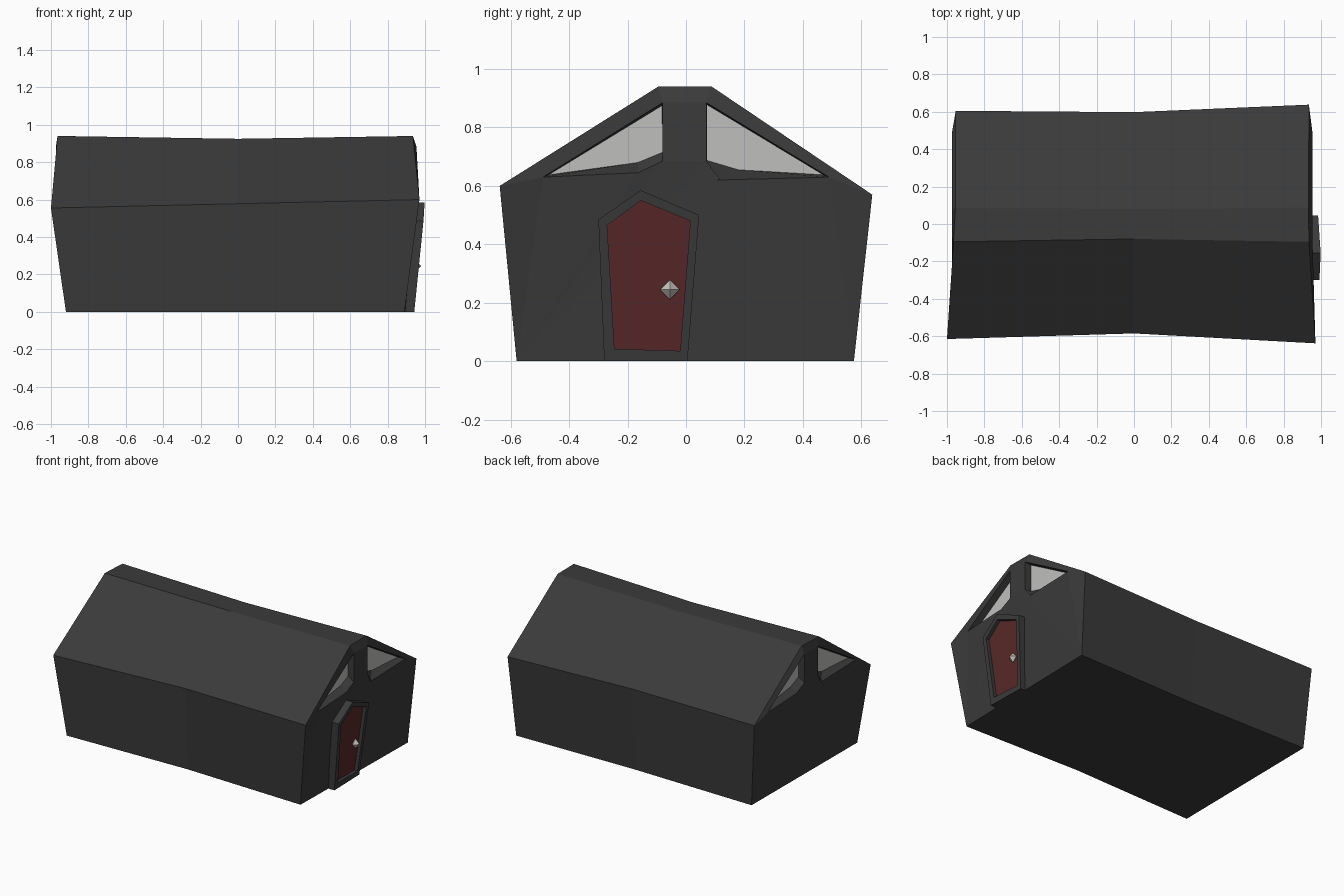
import bpy, bmesh
from mathutils import Vector

if "Cube" in bpy.data.objects:
    bpy.data.objects.remove(bpy.data.objects["Cube"])


def material(name, rgb):
    m = bpy.data.materials.new(name)
    m.diffuse_color = (*rgb, 1)
    m.use_nodes = True
    m.node_tree.nodes["Principled BSDF"].inputs["Base Color"].default_value = m.diffuse_color
    return m


GREY = material("dark grey", (0.043, 0.043, 0.043))
GLASS = material("pale glass", (0.52, 0.52, 0.51))
RED = material("door red", (0.1, 0.021, 0.021))
METAL = material("knob metal", (0.55, 0.53, 0.5))


def finish(bm, name, mats):
    bmesh.ops.recalc_face_normals(bm, faces=bm.faces)
    me = bpy.data.meshes.new(name)
    bm.to_mesh(me)
    bm.free()
    ob = bpy.data.objects.new(name, me)
    for m in mats:
        me.materials.append(m)
    bpy.context.collection.objects.link(ob)
    return ob


# House shell: three slightly wonky cross-sections
# order: front base, front eave, front ridge, back ridge, back eave, back base
SECTIONS = [
    [(-.92, -.58, 0), (-1, -.615, .555), (-.965, -.095, .94),
     (-.955, .085, .94), (-.953, .605, .58), (-.91, .575, 0)],
    [(0, -.555, 0), (0, -.585, .578), (0, -.08, .925),
     (0, .08, .925), (0, .598, .58), (0, .56, 0)],
    [(.89, -.58, 0), (.97, -.638, .60), (.935, -.095, .94),
     (.933, .088, .94), (.935, .638, .57), (.912, .575, 0)],
]
bm = bmesh.new()
rings = [[bm.verts.new(p) for p in s] for s in SECTIONS]
for a, b in zip(rings, rings[1:]):
    for i in range(6):
        j = (i + 1) % 6
        bm.faces.new((a[i], a[j], b[j], b[i]))

# Gable windows as (y, z): top, tip, low, inner corner; outer rim then glass
WIN_A = [(-.08, .885), (-.49, .63), (-.165, .645), (-.08, .685)]
GLASS_A = [(-.082, .875), (-.47, .638), (-.165, .68), (-.08, .715)]
WIN_B = [(.07, .885), (.49, .63), (.105, .62), (.07, .685)]
GLASS_B = [(.072, .878), (.47, .638), (.18, .655), (.072, .687)]


def gable(ring, side):
    x = .954 if side > 0 else -.973
    put = lambda pts, dx: [bm.verts.new((x - side * dx, side * y, z)) for y, z in pts]
    wa, wb = put(WIN_A, 0), put(WIN_B, 0)
    for rim, pts in ((wa, GLASS_A), (wb, GLASS_B)):
        g = put(pts, .045)
        for i in range(4):
            j = (i + 1) % 4
            bm.faces.new((rim[i], rim[j], g[j], g[i]))
        bm.faces.new(g).material_index = 1
    r = ring if side > 0 else ring[::-1]
    b0, e0, r0, r1, e1, b1 = r
    bm.faces.new((e0, r0, wa[0], wa[1]))
    bm.faces.new((e1, r1, wb[0], wb[1]))
    bm.faces.new((r0, r1, wb[0], wa[0]))
    bm.faces.new((wa[0], wb[0], wb[3], wa[3]))
    bm.faces.new((b0, e0, wa[1], wa[2], wa[3], wb[3], wb[2], wb[1], e1, b1))


gable(rings[2], 1)
gable(rings[0], -1)
bmesh.ops.triangulate(bm, faces=[f for f in bm.faces if len(f.verts) > 4])
finish(bm, "house_shell", [GREY, GLASS])


# Door parts lean with the right-hand wall
def wall_point(y, z, out):
    return Vector((.9 + .1 * z - .025 * (y + .1) + out, y, z))


OUTER = [(-.28, 0), (.005, 0), (.045, .5), (-.155, .585), (-.30, .485)]
INNER = [(-.245, .042), (-.02, .035), (.015, .48), (-.155, .55), (-.27, .465)]

# Door frame ring
bm = bmesh.new()
of, inf, ob_, ib = [[bm.verts.new(wall_point(y, z, d)) for y, z in pts]
                    for pts, d in ((OUTER, .038), (INNER, .038),
                                   (OUTER, -.015), (INNER, -.015))]
for i in range(5):
    j = (i + 1) % 5
    for p, q in ((of, inf), (inf, ib), (ib, ob_), (ob_, of)):
        bm.faces.new((p[i], p[j], q[j], q[i]))
finish(bm, "door_frame", [GREY])

# Door panel
bm = bmesh.new()
front = [bm.verts.new(wall_point(y, z, .014)) for y, z in INNER]
back = [bm.verts.new(wall_point(y, z, -.01)) for y, z in INNER]
bm.faces.new(front)
bm.faces.new(back)
for i in range(5):
    j = (i + 1) % 5
    bm.faces.new((front[i], front[j], back[j], back[i]))
finish(bm, "door_panel", [RED])

# Octahedral door knob
bm = bmesh.new()
c = wall_point(-.055, .245, .026)
ring = [bm.verts.new(c + Vector(v) * .034)
        for v in ((0, 1, 0), (0, 0, 1), (0, -1, 0), (0, 0, -1))]
for tip_x in (1, -1):
    tip = bm.verts.new(c + Vector((tip_x * .03, 0, 0)))
    for i in range(4):
        bm.faces.new((ring[i], ring[(i + 1) % 4], tip))
finish(bm, "door_knob", [METAL])
